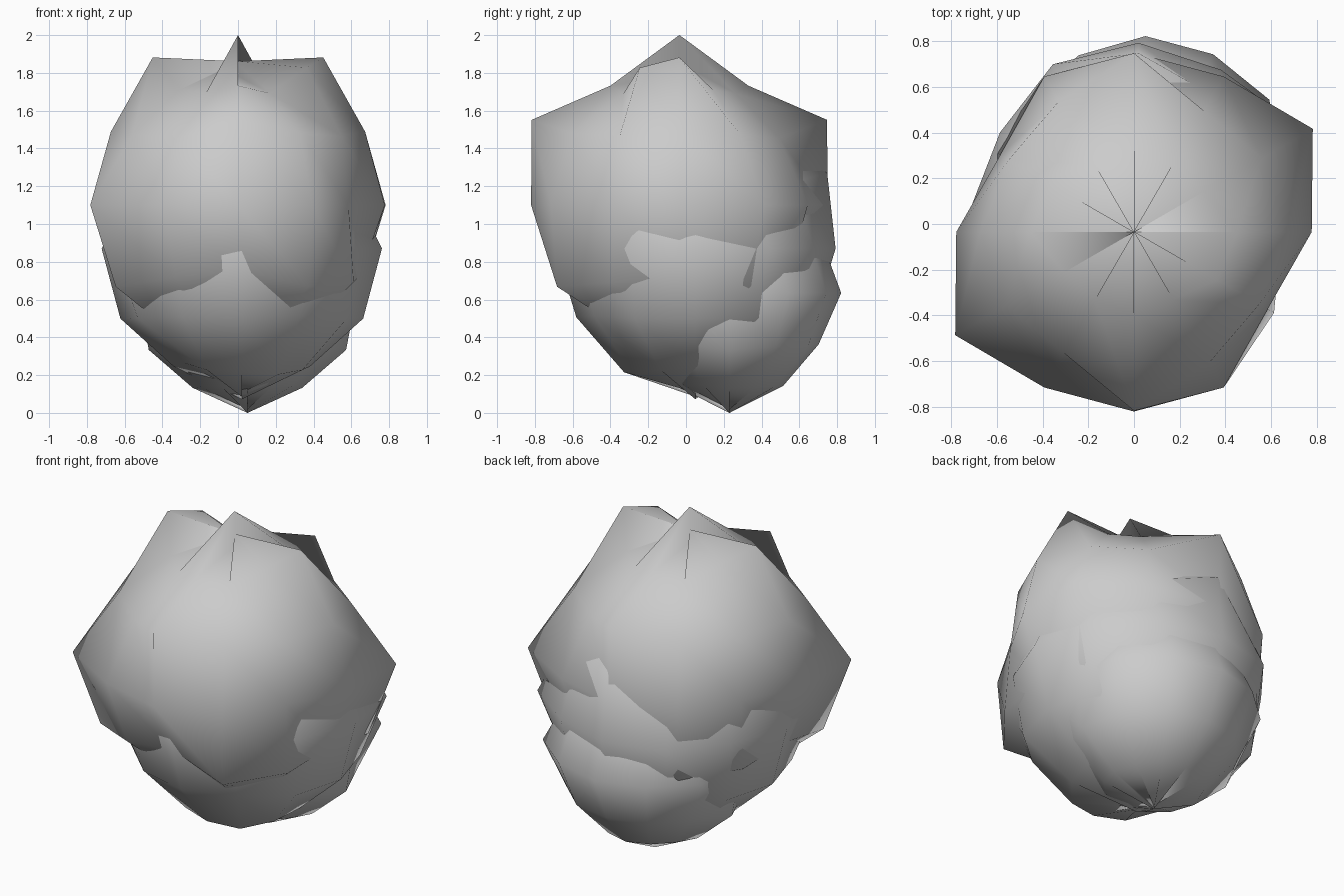
import bpy
from math import sin, cos, pi
from mathutils import Vector

cube = bpy.data.objects.get("Cube")
if cube:
    bpy.data.objects.remove(cube, do_unlink=True)

grey = bpy.data.materials.new("stone_grey")
grey.use_nodes = True
colour = (0.6, 0.6, 0.6, 1)
grey.diffuse_color = colour
grey.node_tree.nodes["Principled BSDF"].inputs["Base Color"].default_value = colour

SEGMENTS, RINGS = 12, 6


def lumpy_sphere(name, centre, size, rows):
    """Sphere whose radius varies per row and column; short rows repeat around it."""
    verts, dirs, faces = [], [], []
    for j, row in enumerate(rows):
        for i in range(SEGMENTS):
            a, p = 2 * pi * i / SEGMENTS, pi * j / RINGS
            d = Vector((sin(p) * cos(a), sin(p) * sin(a), cos(p)))
            scale = row[i % len(row)] * size
            verts.append(Vector(centre) + d * scale)
            dirs.append(d)
    # Each pole wedge keeps its own tip, joined to the next by a thin upright wall
    for j in range(RINGS):
        for i in range(SEGMENTS):
            n = (i + 1) % SEGMENTS
            b, a = j * SEGMENTS + i, j * SEGMENTS + n
            c, d = b + SEGMENTS, a + SEGMENTS
            faces += [(a, b, d), (b, c, d)]
    mesh = bpy.data.meshes.new(name)
    mesh.from_pydata(verts, [], faces)
    mesh.materials.append(grey)
    mesh.shade_smooth()
    # Round shading over the coarse facets
    mesh.normals_split_custom_set_from_vertices(dirs)
    obj = bpy.data.objects.new(name, mesh)
    bpy.context.collection.objects.link(obj)


# Large upper lump with the split crown
lumpy_sphere("upper_lump", (0, -0.035, 1.1), 0.785, [
    (.97, .96, 1.147, .87, .95, .97),
    (1.15, .9, .87, .93, .87, 1.07),
    (.99, .95, .9, 1.15, .97, .93),
    (.99, 1.15, 1, 1, 1, .86),
    (.95, 1.1, .97, .87, 1.1, 1.04),
    (.95, 1, .93, .9, .95, .95),
    (.9,),
])

# Middle lump showing through around the waist
lumpy_sphere("middle_lump", (0.02, 0.05, 0.87), 0.7, [
    (.95,),
    (.95,),
    (.95, 1, 1, 1.15, 1, .95),
    (1.06, 1.12, 1.03, 1.06, 1.07, 1),
    (1.06, 1.05, 1.04, 1.04, 1.02, 1.06),
    (1.03, 1, 1.06, 1.08, 1.1, 1.06),
    (1.14, 1.09, 1.09, 1.12, 1.09, 1.09),
])

# Small lump at the lower back
lumpy_sphere("lower_lump", (0.05, 0.23, 0.635), 0.58, [
    (.95,),
    (.93,),
    (.9, .95, .97, .97, .93, .93),
    (1, 1.08, 1.02, 1.02, 1.01, 1.04),
    (1.04, .98, .96, .94, .95, .94),
    (1, .99, .98, .98, .97, .97),
    (1.095, 1.06, 1.06, 1.095, 1.06, 1.06),
])
